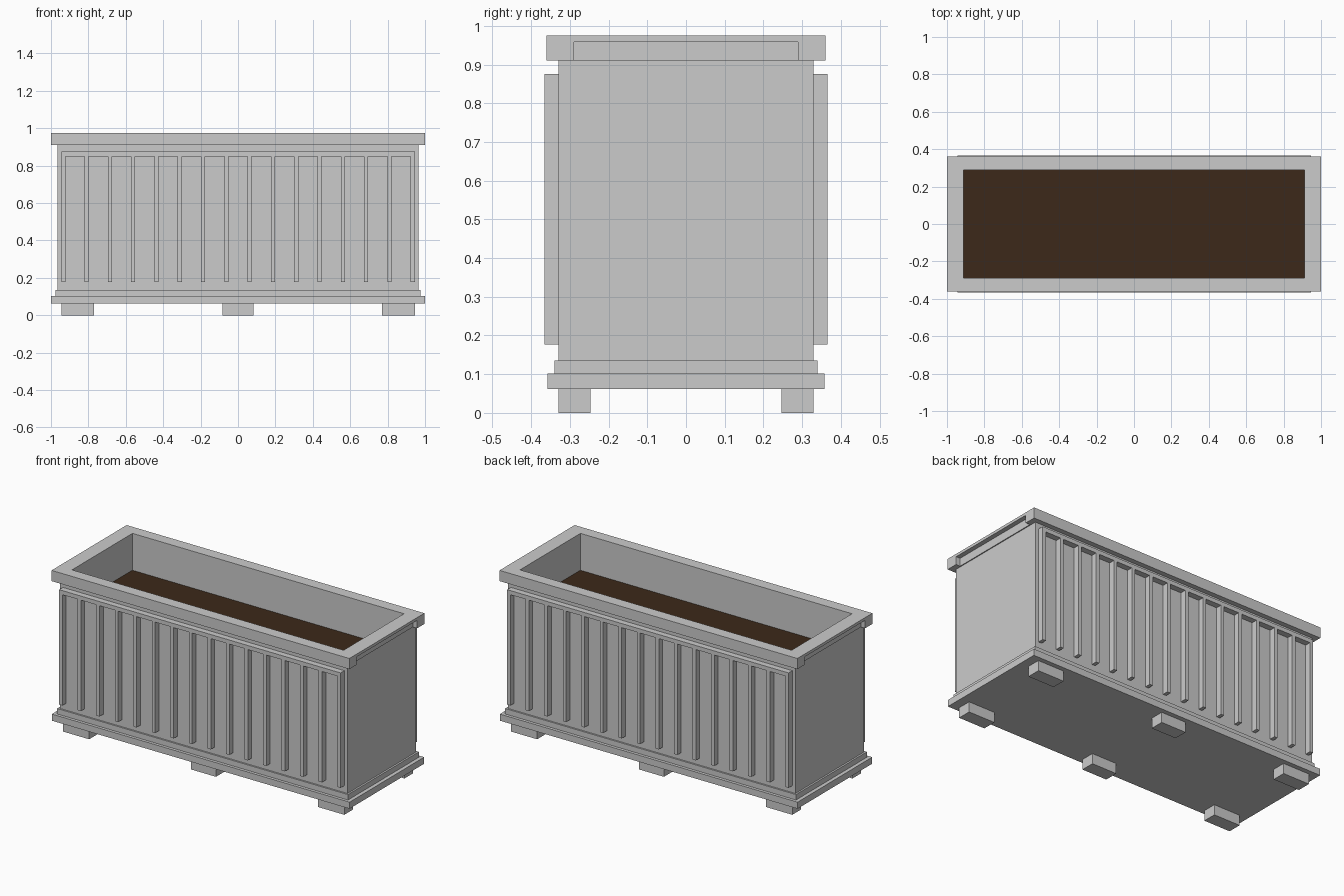
import bpy, bmesh

if "Cube" in bpy.data.objects:
    bpy.data.objects.remove(bpy.data.objects["Cube"])


def add_box(bm, x0, x1, y0, y1, z0, z1):
    v = bmesh.ops.create_cube(bm, size=1)["verts"]
    bmesh.ops.scale(bm, vec=(x1 - x0, y1 - y0, z1 - z0), verts=v)
    bmesh.ops.translate(bm, vec=((x0 + x1) / 2, (y0 + y1) / 2, (z0 + z1) / 2), verts=v)


def finish(bm, name):
    bmesh.ops.recalc_face_normals(bm, faces=bm.faces)
    me = bpy.data.meshes.new(name)
    bm.to_mesh(me)
    bm.free()
    ob = bpy.data.objects.new(name, me)
    bpy.context.collection.objects.link(ob)
    return ob


def boxes(name, *dims):
    bm = bmesh.new()
    for d in dims:
        add_box(bm, *d)
    return finish(bm, name)


def frame(name, ox, oy, ix, iy, z0, z1):
    """Rectangular ring: outer half sizes ox, oy; inner half sizes ix, iy."""
    bm = bmesh.new()
    rings = []
    for x, y, z in ((ox, oy, z0), (ox, oy, z1), (ix, iy, z1), (ix, iy, z0)):
        rings.append([bm.verts.new((sx * x, sy * y, z))
                      for sx, sy in ((-1, -1), (1, -1), (1, 1), (-1, 1))])
    for r in range(4):
        a, b = rings[r], rings[(r + 1) % 4]
        for i in range(4):
            j = (i + 1) % 4
            bm.faces.new((a[i], a[j], b[j], b[i]))
    return finish(bm, name)


# Stepped base
boxes("base_plate", (-1, 1, -0.358, 0.358, 0.062, 0.102))
boxes("base_step", (-0.977, 0.977, -0.34, 0.34, 0.102, 0.135))

# Six feet
feet = []
for cx in (-0.857, 0, 0.857):
    w = 0.083 if cx == 0 else 0.088
    for y0, y1 in ((-0.33, -0.247), (0.247, 0.33)):
        feet.append((cx - w, cx + w, y0, y1, 0, 0.062))
boxes("feet", *feet)

# Hollow planter body
frame("body", 0.966, 0.33, 0.914, 0.292, 0.135, 0.91)

# Rim, with a recess cut under the lip at both ends
rim = frame("rim", 1, 0.36, 0.912, 0.29, 0.91, 0.975)
cutter = boxes("rim_cutter", (0.972, 1.1, -0.29, 0.29, 0.85, 0.958),
               (-1.1, -0.972, -0.29, 0.29, 0.85, 0.958))
cutter.hide_render = True
cutter.hide_set(True)
mod = rim.modifiers.new("end_recess", "BOOLEAN")
mod.object = cutter
mod.operation = "DIFFERENCE"
mod.solver = "EXACT"

# Ribbed panels on front and back: a top rail with hanging ribs
N, W, H = 16, 0.022, 0.945
for name, y0, y1 in (("front", -0.366, -0.33), ("back", 0.33, 0.366)):
    parts = [(-H, H, y0, y1, 0.85, 0.875)]
    for i in range(N):
        x = -H + i * (2 * H - W) / (N - 1)
        parts.append((x, x + W, y0, y1, 0.177, 0.85))
    boxes(name + "_ribs", *parts)

# Soil
soil = boxes("soil", (-0.914, 0.914, -0.292, 0.292, 0.70, 0.75))
mat = bpy.data.materials.new("soil_brown")
mat.diffuse_color = (0.045, 0.022, 0.01, 1)
mat.use_nodes = True
mat.node_tree.nodes["Principled BSDF"].inputs["Base Color"].default_value = mat.diffuse_color
soil.data.materials.append(mat)
